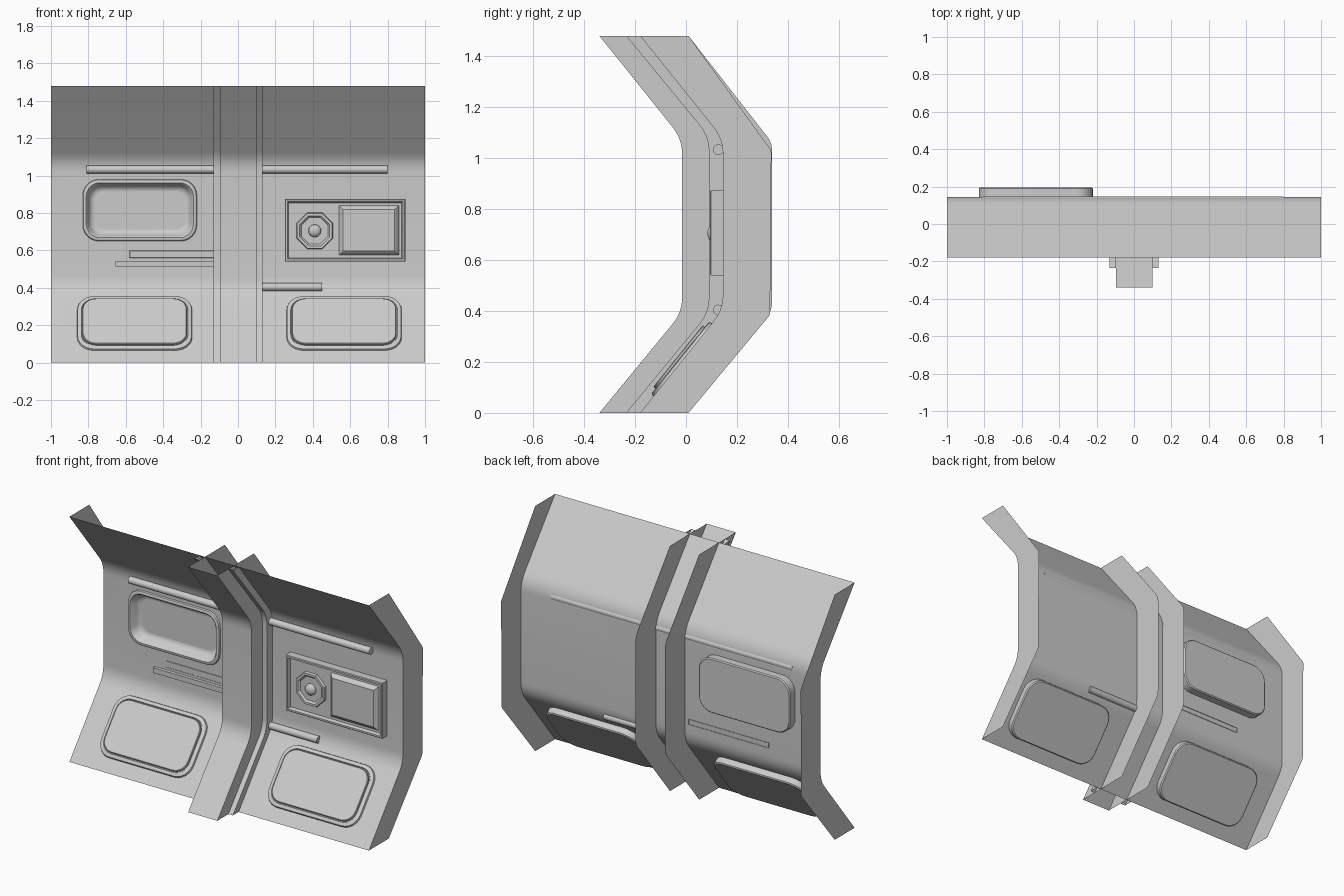
import bpy, bmesh, math
from mathutils import Vector

if "Cube" in bpy.data.objects:
    bpy.data.objects.remove(bpy.data.objects["Cube"])

def finish(bm, name):
    bmesh.ops.remove_doubles(bm, verts=bm.verts, dist=0.0004)
    me = bpy.data.meshes.new(name)
    bm.to_mesh(me)
    bm.free()
    ob = bpy.data.objects.new(name, me)
    bpy.context.collection.objects.link(ob)
    bpy.ops.object.select_all(action='DESELECT')
    ob.select_set(True)
    bpy.context.view_layer.objects.active = ob
    bpy.ops.object.shade_smooth_by_angle(angle=math.radians(30))
    return ob

def profile(a, b, c, e, d, n=6):
    """(y, z) path a-b-c-e with the two corners rounded over length d"""
    P = [Vector(p) for p in (a, b, c, e)]
    out = [P[0]]
    for i in (1, 2):
        s = P[i] + (P[i-1] - P[i]).normalized() * d
        t = P[i] + (P[i+1] - P[i]).normalized() * d
        for k in range(n + 1):
            f = k / n
            out.append(s*(1-f)**2 + P[i]*2*f*(1-f) + t*f*f)
    return out + [P[3]]

WALL = profile((-.18, 0), (.145, .405), (.145, 1.075), (-.18, 1.48), .06)
FRONT = profile((-.34, 0), (-.015, .395), (-.015, 1.075), (-.34, 1.48), .06)
SHOULDER = profile((-.235, 0), (.09, .395), (.09, 1.085), (-.235, 1.48), .06)
RIB = profile((.01, 0), (.338, .405), (.338, 1.06), (.01, 1.48), .03)
FLANGE = profile((.01, 0), (.33, .385), (.335, 1.03), (.01, 1.48), .01)

def loft(bm, sections, lo=0, hi=None):
    """skin sideways through (x, profile) sections"""
    cols = [[bm.verts.new((x, p.x, p.y)) for p in prof[lo:hi]] for x, prof in sections]
    for A, B in zip(cols, cols[1:]):
        for i in range(len(A) - 1):
            bm.faces.new((A[i], B[i], B[i+1], A[i+1]))

def frame(p, q):
    """origin, up-slope direction and inward normal of a flat wall part"""
    v = Vector((0, q.x - p.x, q.y - p.y)).normalized()
    return Vector((0, p.x, p.y)), v, Vector((0, -v.z, v.y))

LOW = frame(WALL[0], WALL[1])
MID = frame(Vector((.145, 0)), Vector((.145, 1)))

def rect(x0, x1, z0, z1, r, fr):
    """rounded rectangle given in x and world z"""
    o, v, n = fr
    v0, v1 = (z0 - o.z) / v.z, (z1 - o.z) / v.z
    def ring(inset):
        a, b, c, e = x0 + inset, x1 - inset, v0 + inset, v1 - inset
        if r == 0:
            return [(a, c), (b, c), (b, e), (a, e)]
        rr = max(r - inset * .6, .015)
        pts = []
        for k, (cx, cy) in enumerate(((b-rr, e-rr), (a+rr, e-rr), (a+rr, c+rr), (b-rr, c+rr))):
            for j in range(7):
                t = math.pi / 2 * (k + j / 6)
                pts.append((cx + rr*math.cos(t), cy + rr*math.sin(t)))
        return pts
    return ring

def ngon(cx, cz, r, sides):
    def ring(inset):
        return [(cx + (r-inset)*math.cos(2*math.pi*(i+.5)/sides),
                 cz + (r-inset)*math.sin(2*math.pi*(i+.5)/sides)) for i in range(sides)]
    return ring

def rings(bm, shape, steps, fr):
    """stack of (inset, depth) outlines closed by a cap"""
    o, v, n = fr
    prev = None
    for inset, depth in steps:
        cur = [bm.verts.new(o + Vector((u, 0, 0)) + v*w + n*depth) for u, w in shape(inset)]
        if prev:
            for i in range(len(cur)):
                j = (i + 1) % len(cur)
                bm.faces.new((prev[i], prev[j], cur[j], cur[i]))
        prev = cur
    bm.faces.new(prev)

def part(name, shape, steps, fr=MID):
    bm = bmesh.new()
    rings(bm, shape, steps, fr)
    finish(bm, name)

def flat_with_holes(bm, x0, x1, z0, z1, holes, fr):
    o, v, n = fr
    edges = []
    for shp in [rect(x0, x1, z0, z1, 0, fr)] + holes:
        vs = [bm.verts.new(o + Vector((u, 0, 0)) + v*w) for u, w in shp(0)]
        edges += [bm.edges.new((vs[i], vs[i-1])) for i in range(len(vs))]
    bmesh.ops.triangle_fill(bm, use_beauty=True, edges=edges, normal=n)

# openings
window = rect(-.83, -.22, .65, .98, .085, MID)
console = rect(.25, .895, .54, .875, 0, MID)
hatches = {"left": rect(-.86, -.245, .065, .352, .09, LOW),
           "right": rect(.26, .875, .065, .352, .09, LOW)}

# bent wall sheet running behind the beam
bm = bmesh.new()
flat_with_holes(bm, -1, 1, WALL[0].y, WALL[1].y, list(hatches.values()), LOW)
flat_with_holes(bm, -1, 1, WALL[7].y, WALL[8].y, [window], MID)
loft(bm, [(-1, WALL), (1, WALL)], 1, 8)
loft(bm, [(-1, WALL), (1, WALL)], 8)
finish(bm, "wall_panel")

# end flanges and lower hatches with rear casings
for side, label in ((-1, "left"), (1, "right")):
    bm = bmesh.new()
    loft(bm, [(side, WALL), (side, FLANGE)])
    finish(bm, label + "_end_flange")
    part(label + "_lower_hatch", hatches[label],
         [(0, 0), (.003, .010), (.008, .013), (.022, .013), (.025, .008),
          (.029, .008), (.029, .021), (.032, .024), (.036, .024)], LOW)
    part(label + "_hatch_casing", hatches[label], [(0, 0), (0, -.035), (.006, -.041), (.01, -.041)], LOW)

# central beam with webs reaching back, and its wider shoulder trim
bm = bmesh.new()
loft(bm, [(-.095, RIB), (-.095, FRONT), (.1, FRONT), (.1, RIB)])
finish(bm, "central_beam")
for s, inner, label in ((-1, -.095, "left"), (1, .1, "right")):
    bm = bmesh.new()
    loft(bm, [(s*.13, WALL), (s*.13, SHOULDER), (inner, SHOULDER)])
    finish(bm, label + "_beam_shoulder")

# upper window: dished front and rear casing
part("window_dish", window, [(0, 0), (.003, .010), (.008, .013), (.018, .013), (.025, .006),
                             (.034, -.022), (.045, -.036), (.06, -.042), (.066, -.042)])
part("window_rear_casing", window, [(0, 0), (0, -.045), (.006, -.051), (.01, -.051)])

# control console with raised screen and octagonal dial
part("console_frame", console, [(0, 0), (0, .046), (.004, .05), (.014, .05), (.02, .03)])
part("console_screen", rect(.54, .86, .575, .84, 0, MID), [(0, .03), (.003, .036), (.022, .05)])
bm = bmesh.new()
rings(bm, ngon(.41, .705, .105, 8), [(0, .03), (.004, .045), (.018, .045), (.028, .034)], MID)
rings(bm, ngon(.41, .705, .034, 24), [(0, .034), (.002, .046), (.009, .054), (.02, .059), (.03, .061)], MID)
finish(bm, "console_dial")

# round rails
def rail(name, x0, x1, z, r=.021):
    bm = bmesh.new()
    ends = [[bm.verts.new((x, .127 + r*math.cos(2*math.pi*i/16), z + r*math.sin(2*math.pi*i/16)))
             for i in range(16)] for x in (x0, x1)]
    for i in range(16):
        j = (i + 1) % 16
        bm.faces.new((ends[0][i], ends[1][i], ends[1][j], ends[0][j]))
    for e in ends:
        bm.faces.new(e)
    bmesh.ops.recalc_face_normals(bm, faces=bm.faces)
    finish(bm, name)

rail("upper_rail", -.81, .8, 1.033)
rail("lower_right_rail", .1, .45, .404)

# square left rail and thin trim strip above it
part("lower_left_rail", rect(-.655, -.12, .514, .545, 0, MID), [(0, -.003), (0, .02)])
part("left_trim_strip", rect(-.58, -.13, .56, .6, 0, MID), [(0, 0), (.002, .002)])
